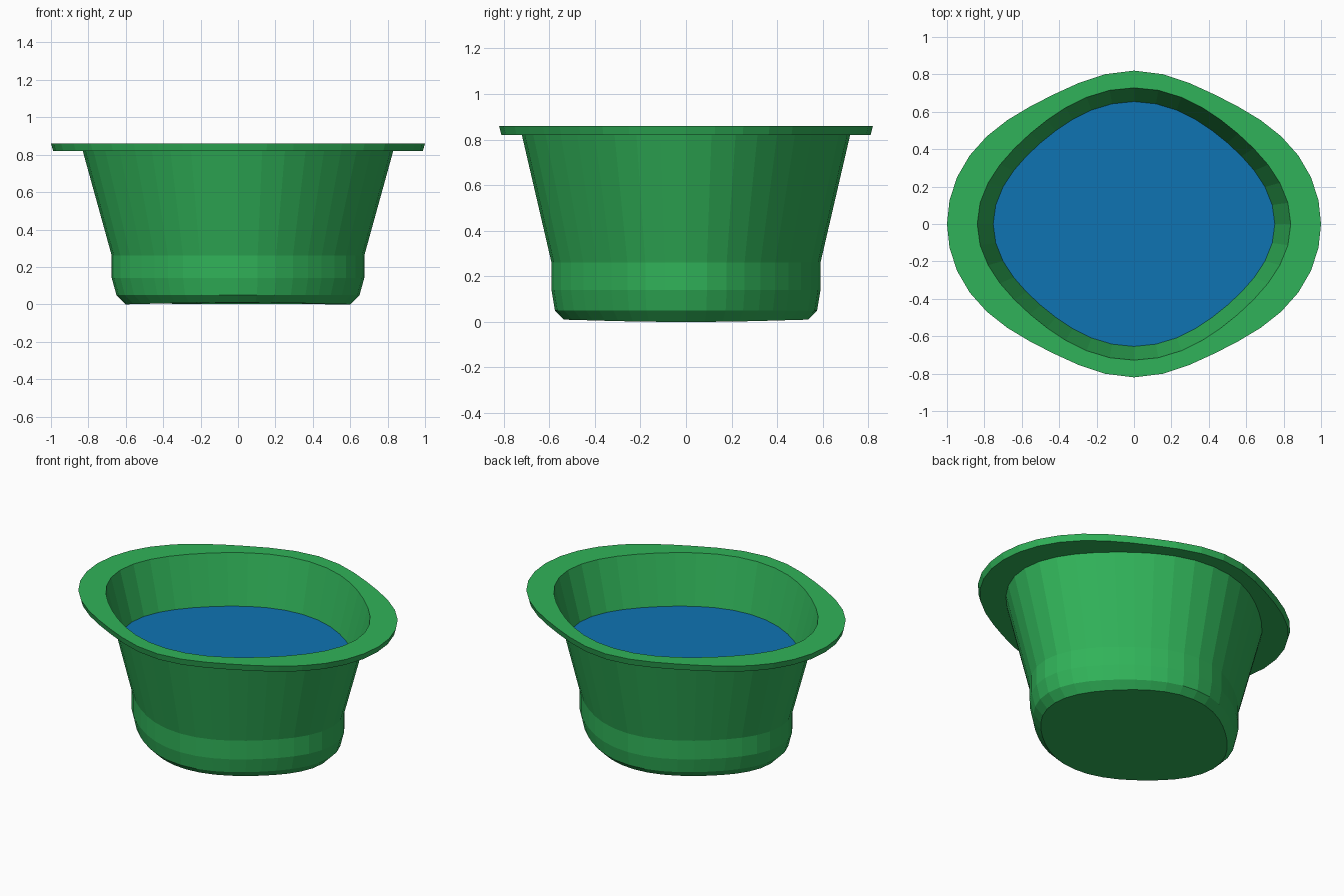
import bpy, bmesh, math

if "Cube" in bpy.data.objects:
    bpy.data.objects.remove(bpy.data.objects["Cube"])

N = 40


def material(name, rgb):
    m = bpy.data.materials.new(name)
    m.diffuse_color = (*rgb, 1)
    m.use_nodes = True
    m.node_tree.nodes["Principled BSDF"].inputs["Base Color"].default_value = m.diffuse_color
    return m


green = material("green", (0.03, 0.45, 0.10))
blue = material("water blue", (0.0045, 0.175, 0.45))


def oval(rx, ry, z, rim=False, sag=0.0):
    """Oval flattened on its diagonals; the rim pinches nearer its long sides."""
    pts = []
    for i in range(N):
        t = 2 * math.pi * i / N
        p = t - 0.25 * math.sin(2 * t) if rim else t
        f = 1 - (0.055 if rim else 0.062) * math.sin(2 * p) ** 2
        pts.append((rx * f * math.cos(t), ry * f * math.sin(t),
                    z + sag * math.sin(t) ** 2))
    return pts


def loft(name, rings, mat, cap_start=False, cap_end=False):
    """Skin a stack of ovals into one mesh."""
    bm = bmesh.new()
    loops = [[bm.verts.new(p) for p in r] for r in rings]
    for a, b in zip(loops, loops[1:]):
        for i in range(N):
            j = (i + 1) % N
            bm.faces.new((a[i], a[j], b[j], b[i]))
    if cap_start:
        bm.faces.new(loops[0][::-1])
    if cap_end:
        bm.faces.new(loops[-1])
    me = bpy.data.meshes.new(name)
    bm.to_mesh(me)
    bm.free()
    me.materials.append(mat)
    ob = bpy.data.objects.new(name, me)
    bpy.context.collection.objects.link(ob)
    return ob


# tub: outside wall, flat rim and inside wall down to just below the water
loft("tub", [
    oval(0.60, 0.535, 0.0, sag=0.01),
    oval(0.65, 0.575, 0.05),
    oval(0.675, 0.59, 0.14),
    oval(0.675, 0.59, 0.26),
    oval(0.83, 0.72, 0.82),
    oval(0.988, 0.81, 0.82, rim=True),
    oval(1.0, 0.82, 0.86, rim=True),
    oval(0.838, 0.728, 0.86),
    oval(0.75, 0.652, 0.54),
], green, cap_start=True)

# water surface
loft("water", [oval(0.754, 0.656, 0.55)], blue, cap_end=True)
